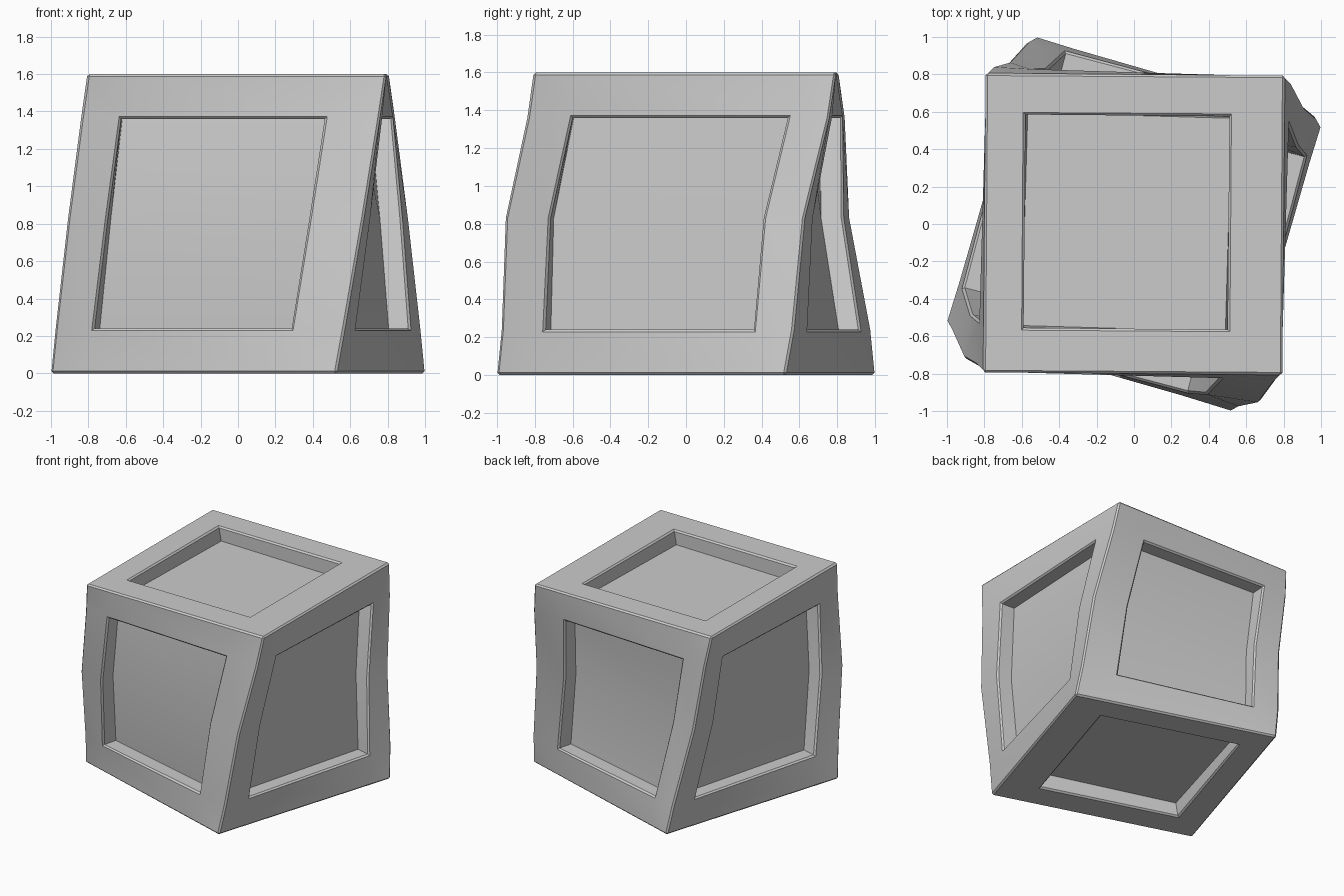
import bpy, bmesh, math
from mathutils import Vector, Matrix

if "Cube" in bpy.data.objects:
    bpy.data.objects.remove(bpy.data.objects["Cube"])

HALF, HEIGHT, DEPTH = 0.80, 1.6, 0.12
X_CUTS, Y_CUTS, Z_CUTS = (-0.585, 0.505), (-0.56, 0.58), (0.24, 1.36)
MID_Z = 0.83

# block with loop cuts outlining the panels
bm = bmesh.new()
bmesh.ops.create_cube(bm, size=1.0)
for v in bm.verts:
    v.co = Vector((v.co.x * 2 * HALF, v.co.y * 2 * HALF, (v.co.z + 0.5) * HEIGHT))
cuts = (X_CUTS, Y_CUTS, Z_CUTS)
for axis in range(3):
    for c in cuts[axis] + ((MID_Z,) if axis == 2 else ()):
        co, no = Vector(), Vector()
        co[axis], no[axis] = c, 1.0
        geom = bm.verts[:] + bm.edges[:] + bm.faces[:]
        bmesh.ops.bisect_plane(bm, geom=geom, dist=1e-5, plane_co=co, plane_no=no)
bm.normal_update()

# recessed panel on each of the six sides
for axis in range(3):
    others = [a for a in range(3) if a != axis]
    for sign in (-1, 1):
        n = Vector()
        n[axis] = sign
        panel = []
        outer = {0: HALF, 1: HALF, 2: HEIGHT if sign > 0 else 0.0}[axis]
        if axis < 2:
            outer *= sign
        for f in bm.faces:
            c = f.calc_center_median()
            if abs(c[axis] - outer) < 1e-4 and all(
                    cuts[a][0] < c[a] < cuts[a][1] for a in others):
                panel.append(f)
        new = bmesh.ops.extrude_face_region(bm, geom=panel)["geom"]
        moved = [g for g in new if isinstance(g, bmesh.types.BMVert)]
        bmesh.ops.translate(bm, verts=moved, vec=-n * DEPTH)
        old = [f for f in panel if f.is_valid]
        if old:
            bmesh.ops.delete(bm, geom=old, context='FACES')
bmesh.ops.recalc_face_normals(bm, faces=bm.faces[:])
bm.normal_update()

# small chamfer on the outer edges and panel rims
rims = [e for e in bm.edges if e.is_manifold and e.calc_face_angle_signed() > 0.5]
bmesh.ops.bevel(bm, geom=rims, offset=0.012, offset_type='OFFSET', segments=1,
                profile=0.5, affect='EDGES', clamp_overlap=True)

# twist about the vertical axis, middle ring nudged forward
for v in bm.verts:
    z = v.co.z
    angle = math.radians(-0.4 - 16.9 * (1 - z / HEIGHT))
    v.co = Matrix.Rotation(angle, 3, 'Z') @ v.co
    if abs(z - MID_Z) < 0.05:
        v.co.y -= 0.045
bmesh.ops.recalc_face_normals(bm, faces=bm.faces[:])

mesh = bpy.data.meshes.new("twisted_block")
bm.to_mesh(mesh)
bm.free()
block = bpy.data.objects.new("twisted_block", mesh)
bpy.context.collection.objects.link(block)
bpy.context.view_layer.objects.active = block
block.select_set(True)
bpy.ops.object.shade_smooth_by_angle(angle=math.radians(30))
